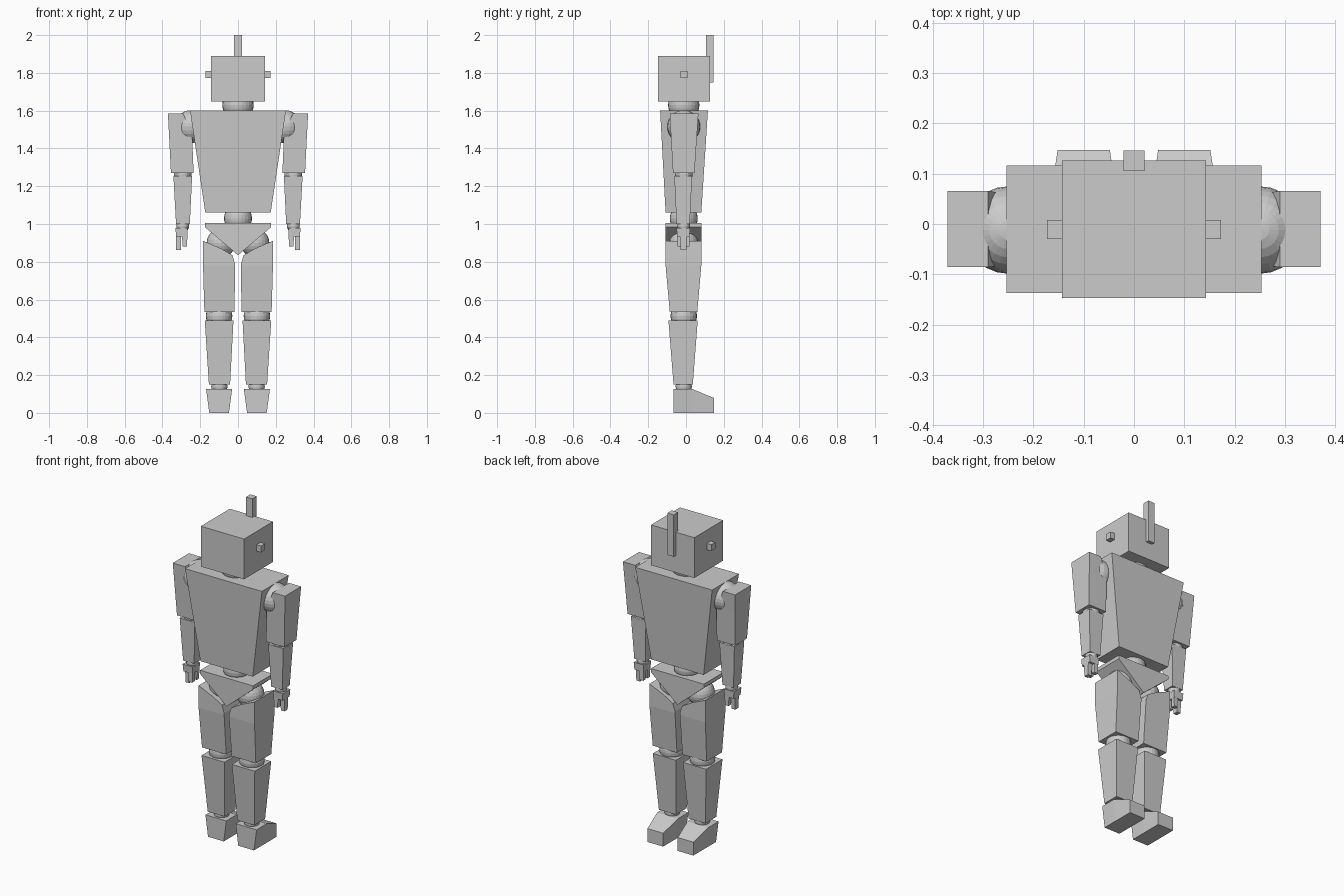
import bpy, bmesh
from mathutils import Vector

if "Cube" in bpy.data.objects:
    bpy.data.objects.remove(bpy.data.objects["Cube"])

YC = -0.012  # depth of the joint axis


def finish(name, bm, mirror):
    bmesh.ops.recalc_face_normals(bm, faces=bm.faces)
    me = bpy.data.meshes.new(name)
    bm.to_mesh(me)
    bm.free()
    ob = bpy.data.objects.new(name, me)
    bpy.context.collection.objects.link(ob)
    if mirror:
        m = ob.modifiers.new("mirror", 'MIRROR')
        m.use_mirror_merge = False
    return ob


def loft_bm(rings):
    """Skin a list of rings of 3D points and cap both ends."""
    bm = bmesh.new()
    vs = [[bm.verts.new(p) for p in r] for r in rings]
    n = len(vs[0])
    for a, b in zip(vs, vs[1:]):
        for i in range(n):
            j = (i + 1) % n
            bm.faces.new((a[i], a[j], b[j], b[i]))
    bm.faces.new(vs[0])
    bm.faces.new(vs[-1])
    return bm


def rect(z, x0, x1, y0, y1):
    return [(x0, y0, z), (x1, y0, z), (x1, y1, z), (x0, y1, z)]


def block(name, *levels, mirror=False):
    """Tapered block; each level is (z, x0, x1, y0, y1)."""
    return finish(name, loft_bm([rect(*l) for l in levels]), mirror)


def prism_bm(profile, y0, y1):
    return loft_bm([[(x, y, z) for x, z in profile] for y in (y0, y1)])


def ball(name, x, z, r, mirror=False):
    bm = bmesh.new()
    bmesh.ops.create_uvsphere(bm, u_segments=24, v_segments=14, radius=r)
    bmesh.ops.translate(bm, verts=bm.verts, vec=Vector((x, YC, z)))
    return finish(name, bm, mirror)


# head with antenna and ear knobs
block("head", (1.648, -.143, .143, -.147, .126), (1.889, -.143, .143, -.147, .126))
block("antenna", (1.75, -.021, .021, .105, .146), (2.0, -.021, .021, .105, .146))
block("ear", (1.772, .135, .173, -.03, .008), (1.81, .135, .173, -.03, .008), mirror=True)
ball("neck", 0, 1.63, .083)

# torso, waist joint and pelvis
block("torso", (1.06, -.173, .173, -.108, .081), (1.602, -.254, .254, -.137, .116))
ball("waist", 0, 1.03, .074)
finish("pelvis", prism_bm([(-.175, 1.005), (-.175, .983), (0, .835), (.175, .983), (.175, 1.005)],
                          -.108, .081), False)

# arms: shoulder, upper arm with chamfered inner top, elbow, forearm, wrist
ball("shoulder", .25, 1.515, .087, True)
block("upper_arm", (1.27, .235, .355, -.069, .045), (1.47, .243, .365, -.08, .058),
      (1.585, .29, .371, -.086, .066), mirror=True)
ball("elbow", .293, 1.262, .047, True)
block("forearm", (1.0, .255, .328, -.05, .02), (1.255, .243, .342, -.062, .032), mirror=True)
ball("wrist", .293, .99, .034, True)

# hand: palm, one outer digit, two inner digits
block("palm", (.935, .268, .328, -.047, .019), (.978, .266, .331, -.05, .021), mirror=True)
block("outer_finger", (.863, .303, .327, -.028, .002), (.937, .301, .328, -.031, .006), mirror=True)
for side, y0, y1 in (("a", -.046, -.021), ("b", -.005, .018)):
    block("inner_finger_" + side, (.882, .27, .294, y0, y1), (.937, .268, .296, y0, y1), mirror=True)

# legs: hip, thigh with sloped top and tapered lower part, knee, shin, ankle
ball("hip", .09, .9, .076, True)
bm = prism_bm([(.185, .911), (.09, .87), (.03, .835), (.016, .79), (.018, .535), (.178, .535), (.185, .78)],
              -.108, .081)
bmesh.ops.bisect_plane(bm, geom=bm.verts[:] + bm.edges[:] + bm.faces[:], dist=1e-5,
                       plane_co=(0, 0, .78), plane_no=(0, 0, 1))
for v in bm.verts:
    if v.co.z < .6:
        v.co.y = YC + (v.co.y - YC) * .77
finish("thigh", bm, True)
ball("knee", .1, .513, .07, True)
block("shin", (.15, .042, .154, -.066, .036), (.49, .024, .176, -.093, .062), mirror=True)
ball("ankle", .099, .14, .043, True)

# foot: heel, instep and toe sections along y (toe points to +y)
rings = []
for y, h, w in ((-.066, .127, .069), (.03, .127, .069), (.147, .08, .052)):
    c, b = .1, .052
    rings.append([(c - b, y, 0), (c + b, y, 0), (c + w, y, h), (c - w, y, h)])
finish("foot", loft_bm(rings), True)
